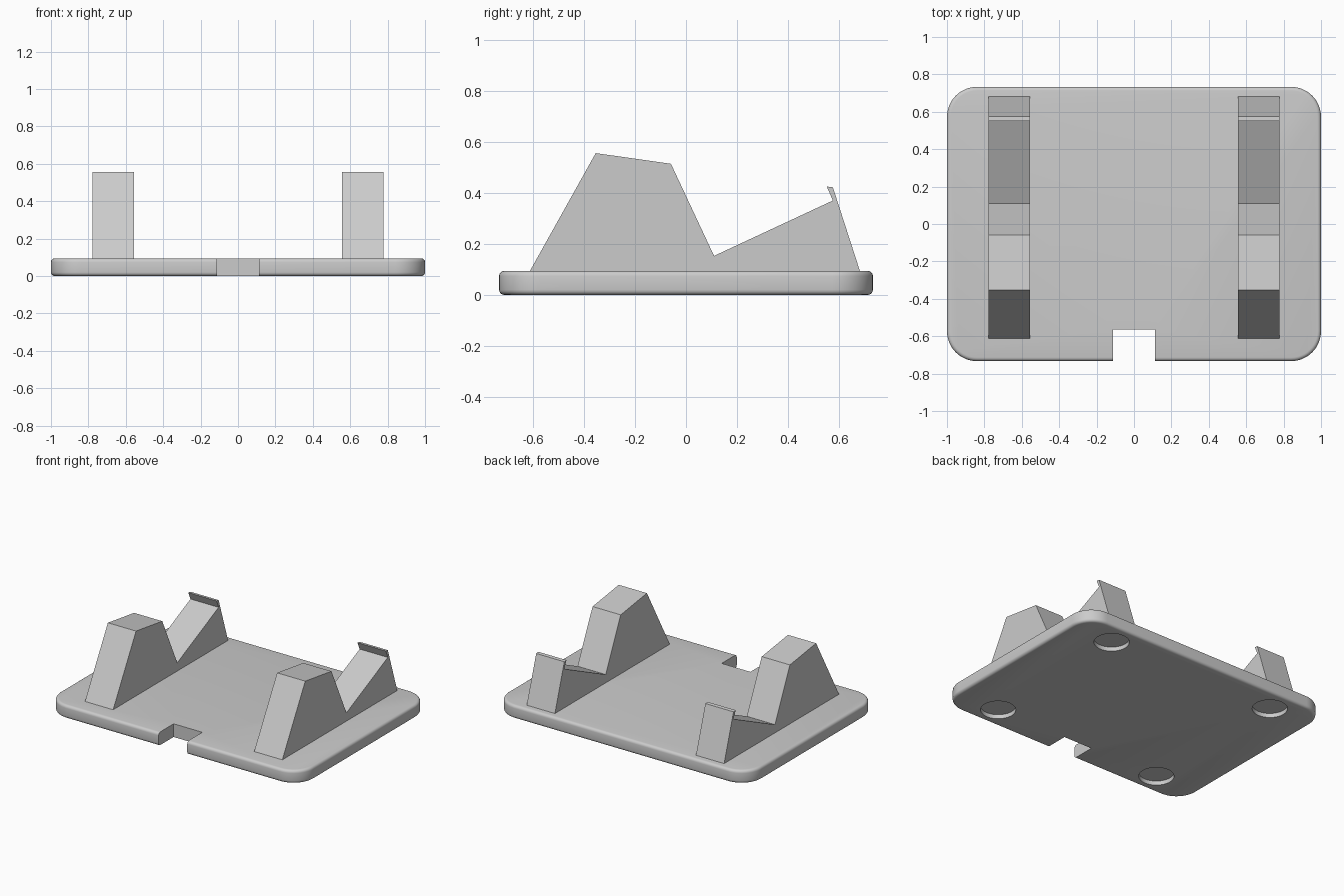
import bpy
import bmesh
import math

old = bpy.data.objects.get("Cube")
if old:
    bpy.data.objects.remove(old, do_unlink=True)

WIDTH, DEPTH, THICK = 2.0, 1.466, 0.094

# Single grey material
grey = bpy.data.materials.new("plain_grey")
grey.use_nodes = True
colour = (0.6, 0.6, 0.6, 1)
grey.diffuse_color = colour
grey.node_tree.nodes["Principled BSDF"].inputs["Base Color"].default_value = colour


def add_object(name, bm):
    mesh = bpy.data.meshes.new(name)
    bmesh.ops.recalc_face_normals(bm, faces=bm.faces)
    bm.to_mesh(mesh)
    bm.free()
    mesh.materials.append(grey)
    obj = bpy.data.objects.new(name, mesh)
    bpy.context.collection.objects.link(obj)
    return obj


def box(name, size, centre):
    bm = bmesh.new()
    bmesh.ops.create_cube(bm, size=1)
    bmesh.ops.scale(bm, vec=size, verts=bm.verts)
    bmesh.ops.translate(bm, vec=centre, verts=bm.verts)
    return add_object(name, bm)


def disc(name, radius, height, centre):
    bm = bmesh.new()
    bmesh.ops.create_cone(bm, cap_ends=True, segments=48, radius1=radius,
                          radius2=radius, depth=height)
    bmesh.ops.translate(bm, vec=centre, verts=bm.verts)
    return add_object(name, bm)


# Base plate: rounded corners, then softened top and bottom rims
bm = bmesh.new()
bmesh.ops.create_cube(bm, size=1)
bmesh.ops.scale(bm, vec=(WIDTH, DEPTH, THICK), verts=bm.verts)
bmesh.ops.translate(bm, vec=(0, 0, THICK / 2), verts=bm.verts)
corners = [e for e in bm.edges if abs(e.verts[0].co.z - e.verts[1].co.z) > 0.01]
bmesh.ops.bevel(bm, geom=corners, offset=0.16, offset_type='OFFSET',
                segments=12, profile=0.5, affect='EDGES')
rims = [e for e in bm.edges if abs(e.verts[0].co.z - e.verts[1].co.z) < 0.001]
bmesh.ops.bevel(bm, geom=rims, offset=0.02, offset_type='OFFSET',
                segments=4, profile=0.5, affect='EDGES')
plate = add_object("base_plate", bm)

# Front cable notch and four shallow foot recesses underneath
cutters = [box("notch_cutter", (0.226, 0.373, 0.4), (0, -0.75, 0.05))]
for sx in (-1, 1):
    for sy in (-1, 1):
        cutters.append(disc("foot_recess_cutter", 0.114, 0.06,
                            (sx * 0.667, sy * 0.57, 0)))
for cutter in cutters:
    cutter.hide_render = True
    mod = plate.modifiers.new("cut", 'BOOLEAN')
    mod.operation = 'DIFFERENCE'
    mod.solver = 'EXACT'
    mod.object = cutter

# Bake the cuts and drop the cutters
graph = bpy.context.evaluated_depsgraph_get()
plate_mesh = bpy.data.meshes.new_from_object(plate.evaluated_get(graph))
plate.modifiers.clear()
plate.data = plate_mesh
for cutter in cutters:
    bpy.data.objects.remove(cutter, do_unlink=True)

bpy.ops.object.select_all(action='DESELECT')
plate.select_set(True)
bpy.context.view_layer.objects.active = plate
bpy.ops.object.shade_smooth_by_angle(angle=math.radians(35))

# Cradle supports: side profile (y, z) with front block, V seat and rear lip
PROFILE = [(-0.612, THICK), (-0.354, 0.556), (-0.059, 0.514), (0.11, 0.153),
           (0.576, 0.37), (0.552, 0.425), (0.576, 0.422), (0.682, THICK)]


def support(name, x_min, x_max):
    bm = bmesh.new()
    face = bm.faces.new([bm.verts.new((x_min, y, z)) for y, z in PROFILE])
    out = bmesh.ops.extrude_face_region(bm, geom=[face])
    moved = [v for v in out["geom"] if isinstance(v, bmesh.types.BMVert)]
    bmesh.ops.translate(bm, vec=(x_max - x_min, 0, 0), verts=moved)
    return add_object(name, bm)


support("left_support", 0.556, 0.778)
support("right_support", -0.778, -0.556)
